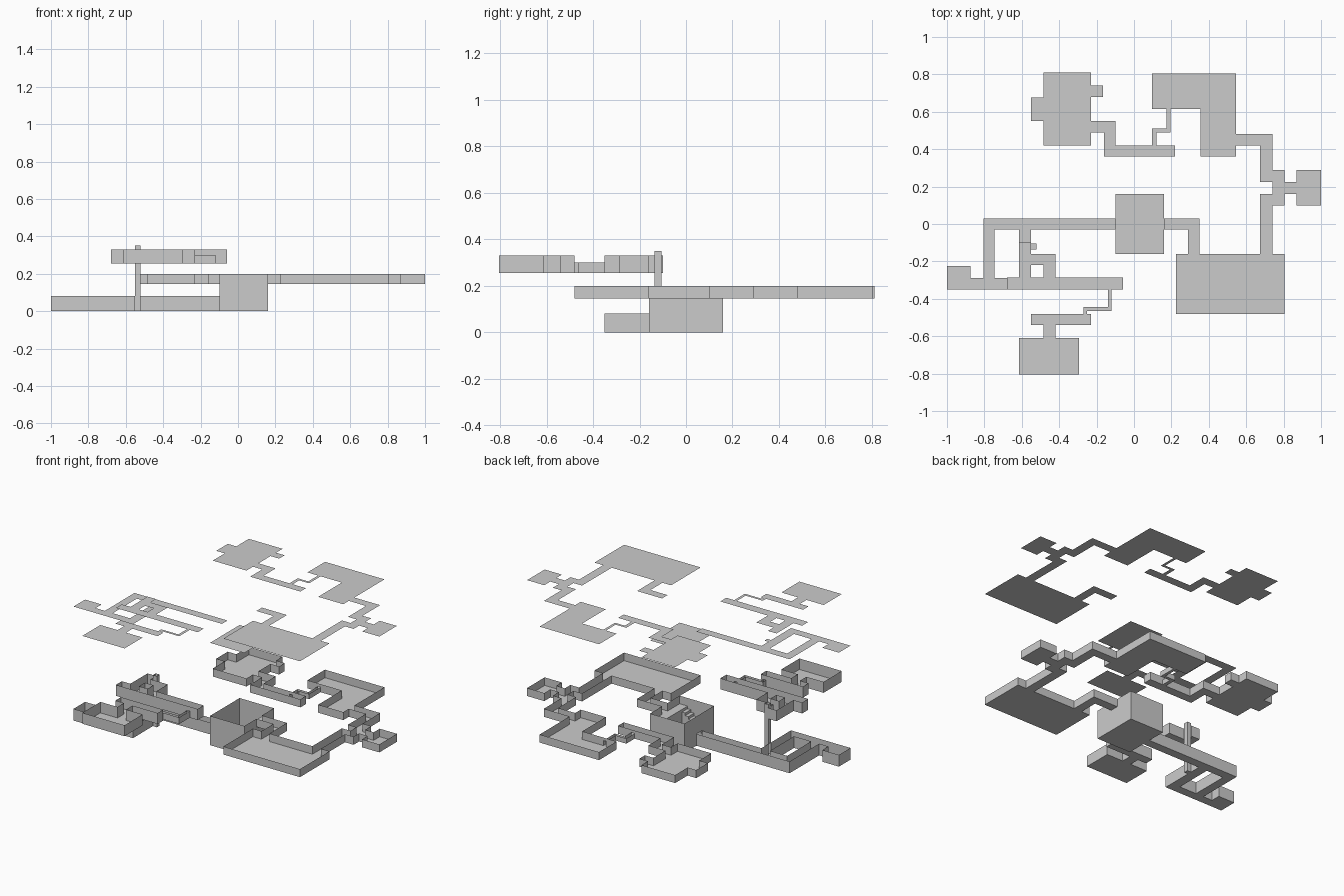
import bpy, bmesh

if "Cube" in bpy.data.objects:
    bpy.data.objects.remove(bpy.data.objects["Cube"])

def make_object(name, quads):
    bm = bmesh.new()
    for q in quads:
        bm.faces.new([bm.verts.new(p) for p in q])
    bmesh.ops.remove_doubles(bm, verts=bm.verts, dist=1e-4)
    bmesh.ops.dissolve_limit(bm, angle_limit=0.01, verts=bm.verts, edges=bm.edges)
    mesh = bpy.data.meshes.new(name)
    bm.to_mesh(mesh)
    bm.free()
    ob = bpy.data.objects.new(name, mesh)
    bpy.context.collection.objects.link(ob)
    return ob

def flat(x0, x1, y0, y1, z):
    return [(x0, y0, z), (x1, y0, z), (x1, y1, z), (x0, y1, z)]

def wall(xa, ya, xb, yb, z0, z1):
    return [(xa, ya, z0), (xb, yb, z0), (xb, yb, z1), (xa, ya, z1)]

def level(name, rooms, crawlways, z0, height, low, lid_z, skip=()):
    """Union of rectangles (x0, x1, y0, y1): floor, outline walls and a floating lid."""
    rects = [(r, low) for r in crawlways] + [(r, height) for r in rooms]
    xs = sorted({v for r, _ in rects for v in r[:2]})
    ys = sorted({v for r, _ in rects for v in r[2:]})
    cell = {}
    for i in range(len(xs) - 1):
        for j in range(len(ys) - 1):
            cx, cy = (xs[i] + xs[i + 1]) / 2, (ys[j] + ys[j + 1]) / 2
            for (a, b, c, d), h in rects:
                if a < cx < b and c < cy < d:
                    cell[i, j] = h
    floors, walls, lids = [], [], []
    for (i, j), h in cell.items():
        x0, x1, y0, y1 = xs[i], xs[i + 1], ys[j], ys[j + 1]
        floors.append(flat(x0, x1, y0, y1, z0))
        lids.append(flat(x0, x1, y0, y1, lid_z))
        sides = (((0, -1), (x0, y0, x1, y0)), ((1, 0), (x1, y0, x1, y1)),
                 ((0, 1), (x1, y1, x0, y1)), ((-1, 0), (x0, y1, x0, y0)))
        for (di, dj), e in sides:
            other = cell.get((i + di, j + dj), 0)
            mid = (e[0] + e[2]) / 2
            doorway = any(abs(mid - d[0]) < 1e-3 and d[1] <= min(e[1], e[3])
                          and max(e[1], e[3]) <= d[2] for d in skip)
            if other < h and not doorway:
                walls.append(wall(*e, z0 + other, z0 + h))
    make_object(name + "_floor", floors)
    make_object(name + "_walls", walls)
    make_object(name + "_lid", lids)

# Lower corridors on the west side
level("lower_corridors",
      [(-.805, -.1, -.03, .03), (-.805, -.745, -.35, .03), (-1, -.55, -.35, -.29),
       (-.615, -.55, -.35, .03), (-1, -.875, -.35, -.225), (-.55, -.52, -.135, -.105)],
      [], 0, .08, .08, .78, skip=[(-.1, -.03, .03)])

# Middle storey on the east and north sides
level("middle_rooms",
      [(.16, .35, -.03, .03), (.29, .35, -.16, .03), (.225, .805, -.48, -.16),
       (.675, .74, -.16, .16), (.74, .805, .1, .29), (.805, .87, .16, .225),
       (.87, 1, .1, .29), (.675, .74, .225, .48), (.545, .74, .42, .48),
       (.095, .545, .615, .805), (.355, .545, .36, .615), (-.16, .22, .36, .42),
       (-.16, -.1, .36, .55), (-.23, -.1, .49, .55), (-.485, -.23, .42, .81),
       (-.55, -.485, .55, .675), (-.23, -.165, .68, .74)],
      [(.175, .195, .49, .615), (.095, .195, .49, .51), (.095, .12, .42, .51)],
      .145, .055, .035, .938, skip=[(.16, -.03, .03)])

# Upper storey at the south west
level("upper_rooms",
      [(-.68, -.06, -.35, -.285), (-.615, -.55, -.285, -.1), (-.55, -.42, -.22, -.16),
       (-.485, -.42, -.285, -.16), (-.55, -.23, -.54, -.48), (-.485, -.42, -.61, -.54),
       (-.615, -.295, -.805, -.61)],
      [(-.14, -.12, -.465, -.35), (-.27, -.12, -.465, -.445), (-.27, -.25, -.48, -.445)],
      .255, .075, .045, .856)

# Tall hall with a west door at the bottom and an east door at the top
X0, X1, Y, D, T, E = -.1, .16, .16, .03, .2, .145
make_object("hall_floor", [flat(X0, X1, -Y, Y, 0)])
make_object("hall_walls", [
    wall(X0, -Y, X1, -Y, 0, T), wall(X1, Y, X0, Y, 0, T),
    wall(X0, Y, X0, D, 0, T), wall(X0, -D, X0, -Y, 0, T), wall(X0, D, X0, -D, .08, T),
    wall(X1, -Y, X1, Y, 0, E), wall(X1, -Y, X1, -D, E, T), wall(X1, D, X1, Y, E, T)])
make_object("hall_lid", [flat(X0, X1, -Y, Y, .70)])

# Landing and stair inside the hall
make_object("hall_landing", [flat(.10, X1, -Y, Y, E), wall(.10, Y, .10, -Y, 0, E)])
steps, n = [], 7
for k in range(n):
    xa, xb = .10 - .024 * (k + 1), .10 - .024 * k
    z = E * (n - k) / (n + 1)
    steps += [flat(xa, xb, -Y, -.1, z), wall(xa, -.1, xa, -Y, z - E / (n + 1), z),
              wall(xb, -.1, xa, -.1, 0, z)]
make_object("hall_stair", steps)

# Ladder shaft joining the lower and upper storeys
a, b, c, d = -.55, -.52, -.135, -.105
make_object("ladder_shaft", [
    wall(a, c, b, c, .08, .35), wall(b, c, b, d, .08, .35), wall(b, d, a, d, .08, .35),
    wall(a, d, a, c, .08, .255), wall(a, d, a, c, .33, .35)])
